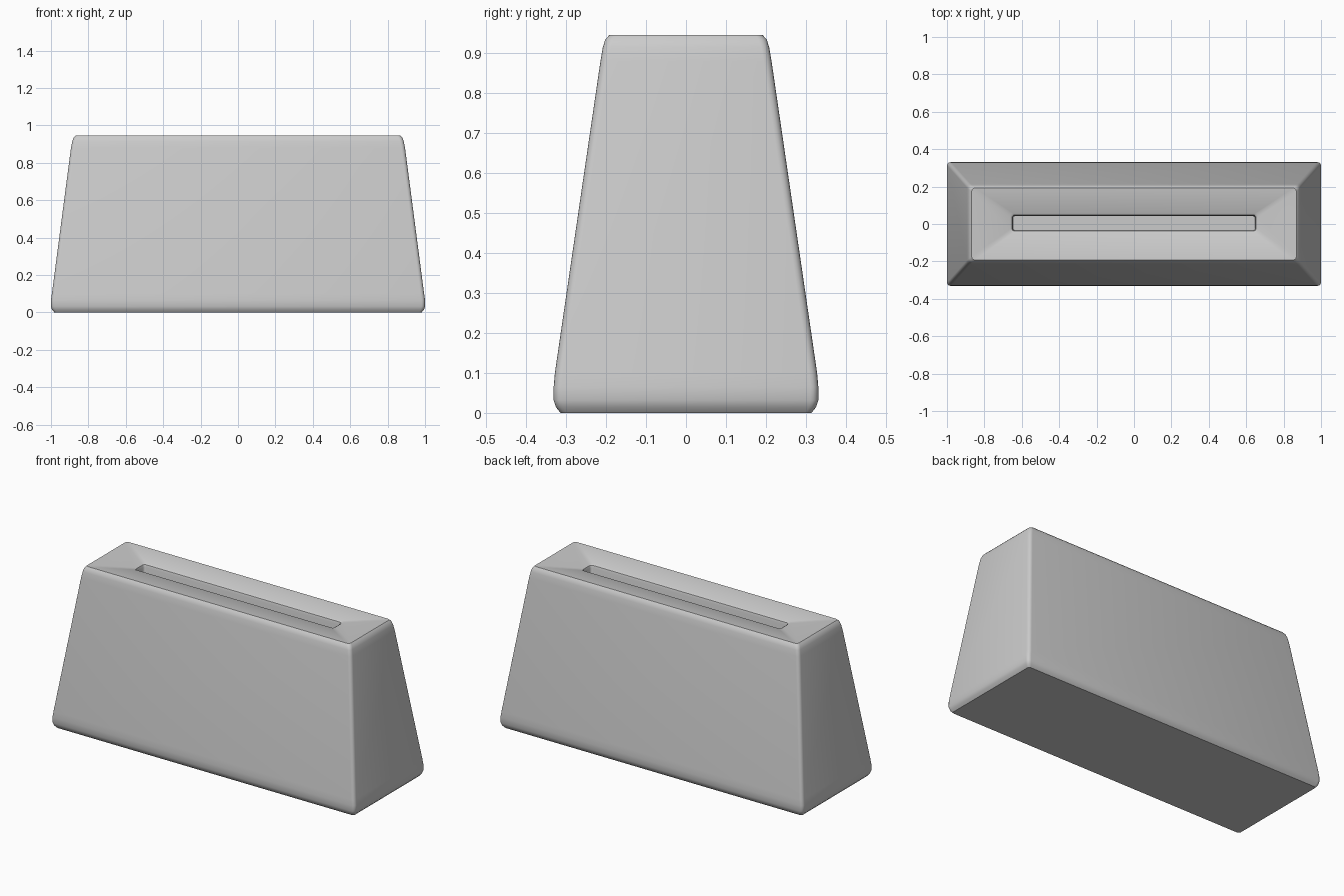
import bpy, bmesh, math

if "Cube" in bpy.data.objects:
    bpy.data.objects.remove(bpy.data.objects["Cube"])

def rounded_rect(bm, hx, hy, z, r, cy=0.0, steps=4):
    # ring of vertices around a rounded rectangle
    ring = []
    for i, (sx, sy) in enumerate(((1, 1), (-1, 1), (-1, -1), (1, -1))):
        for k in range(steps + 1):
            a = math.pi / 2 * (i + k / steps)
            ring.append(bm.verts.new((sx * (hx - r) + r * math.cos(a),
                                      cy + sy * (hy - r) + r * math.sin(a), z)))
    return ring

# half width, half depth, height, corner radius, y offset
sections = [
    (0.982, 0.314, 0.000, 0.015, 0),
    (0.994, 0.325, 0.014, 0.018, 0),
    (1.000, 0.331, 0.032, 0.020, 0),
    (1.000, 0.331, 0.065, 0.020, 0),
    (0.995, 0.328, 0.100, 0.020, 0),
    (0.893, 0.214, 0.880, 0.020, 0),
    (0.886, 0.208, 0.915, 0.020, 0),
    (0.879, 0.202, 0.934, 0.020, 0),
    (0.868, 0.192, 0.945, 0.018, 0),
    # top dipping gently to the slot rim, then the slot walls
    (0.664, 0.052, 0.928, 0.018, 0.005),
    (0.653, 0.043, 0.922, 0.015, 0.005),
    (0.648, 0.039, 0.908, 0.012, 0.005),
    (0.645, 0.037, 0.450, 0.012, 0.005),
]

# Body with slot
bm = bmesh.new()
rings = [rounded_rect(bm, hx, hy, z, r, cy) for hx, hy, z, r, cy in sections]
for a, b in zip(rings, rings[1:]):
    n = len(a)
    for i in range(n):
        j = (i + 1) % n
        bm.faces.new((a[i], a[j], b[j], b[i]))
bm.faces.new(rings[0][::-1])
bm.faces.new(rings[-1])
bmesh.ops.recalc_face_normals(bm, faces=bm.faces)

mesh = bpy.data.meshes.new("slotted_body")
bm.to_mesh(mesh)
bm.free()
body = bpy.data.objects.new("slotted_body", mesh)
bpy.context.collection.objects.link(body)
bpy.context.view_layer.objects.active = body
body.select_set(True)
bpy.ops.object.shade_smooth_by_angle(angle=math.radians(40))
